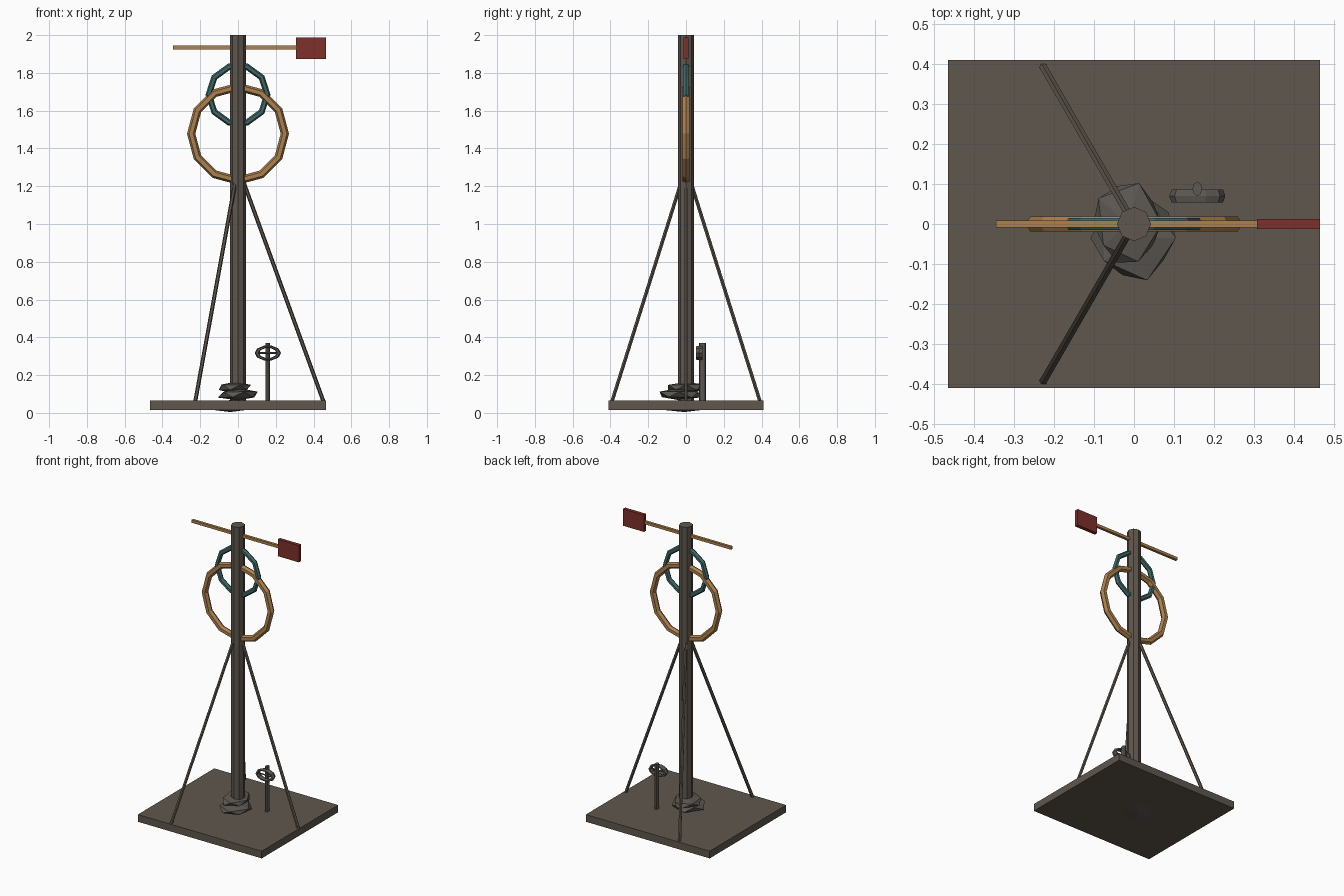
import bpy, math, random
from mathutils import Vector

if "Cube" in bpy.data.objects:
    bpy.data.objects.remove(bpy.data.objects["Cube"])

random.seed(4)


def material(name, rgb):
    m = bpy.data.materials.new(name)
    m.diffuse_color = (*rgb, 1)
    m.use_nodes = True
    m.node_tree.nodes["Principled BSDF"].inputs["Base Color"].default_value = m.diffuse_color
    return m


IRON = material("dark iron", (0.115, 0.095, 0.075))
STONE = material("grey stone", (0.11, 0.10, 0.088))
BRASS = material("brass", (0.42, 0.22, 0.075))
TEAL = material("verdigris", (0.05, 0.14, 0.135))
RED = material("red paint", (0.21, 0.03, 0.023))


def finish(name, mat):
    o = bpy.context.object
    o.name = name
    o.data.materials.append(mat)
    return o


def box(name, mat, lo, hi):
    lo, hi = Vector(lo), Vector(hi)
    bpy.ops.mesh.primitive_cube_add(size=1, location=(lo + hi) / 2)
    o = finish(name, mat)
    o.scale = hi - lo
    return o


def rod(name, mat, a, b, r, sides):
    a, b = Vector(a), Vector(b)
    bpy.ops.mesh.primitive_cylinder_add(vertices=sides, radius=r, depth=(b - a).length,
                                        location=(a + b) / 2)
    o = finish(name, mat)
    o.rotation_euler = (b - a).to_track_quat('Z', 'Y').to_euler()
    return o


def ring(name, mat, loc, major, minor, segs, scale=(1, 1, 1)):
    bpy.ops.mesh.primitive_torus_add(location=loc, rotation=(math.pi / 2, 0, 0),
                                     major_radius=major, minor_radius=minor,
                                     major_segments=segs, minor_segments=6)
    o = finish(name, mat)
    o.scale = scale
    return o


def rock(name, loc, size, floor=None):
    bpy.ops.mesh.primitive_ico_sphere_add(subdivisions=1, radius=1, location=loc)
    o = finish(name, STONE)
    for v in o.data.vertices:
        v.co *= random.uniform(0.9, 1.12)
        v.co = Vector([c * s for c, s in zip(v.co, size)])
        if floor is not None:
            v.co.z = max(v.co.z, floor - loc[2])
    return o


# Base slab, mast and tripod braces
box("base_slab", IRON, (-0.465, -0.41, 0.016), (0.465, 0.41, 0.065))
rod("mast", IRON, (0, 0, 0.02), (0, 0, 2.0), 0.0425, 8)
for i in range(3):
    c, s = math.cos(i * math.tau / 3), math.sin(i * math.tau / 3)
    rod(f"brace_{i + 1}", IRON, (0.03 * c, 0.03 * s, 1.22),
        (0.452 * c, 0.452 * s, 0.062), 0.0105, 6)

# Stones stacked around the foot of the mast
rock("stone_bottom", (-0.04, -0.01, 0.036), (0.18, 0.2, 0.033), 0.0)
rock("stone_middle", (0.0, -0.035, 0.097), (0.11, 0.115, 0.032))
rock("stone_top", (-0.015, 0.0, 0.135), (0.092, 0.11, 0.03))

# Two upright rings on the mast
ring("large_ring", BRASS, (0, 0, 1.478), 0.248, 0.022, 12)
ring("small_ring", TEAL, (0, 0, 1.685), 0.155, 0.017, 10)

# Wind vane
box("vane_arm", BRASS, (-0.344, -0.009, 1.925), (0.31, 0.009, 1.944))
box("vane_tail", RED, (0.307, -0.012, 1.873), (0.465, 0.012, 1.987))

# Small valve post with a flattened handwheel
post = rod("valve_post", STONE, (0.158, 0.088, 0.06), (0.158, 0.088, 0.37), 0.012, 8)
post.scale = (1, 1.5, 1)
ring("handwheel", STONE, (0.158, 0.07, 0.317), 0.058, 0.012, 10, (1, 0.58, 1.6))
rod("handwheel_spoke", STONE, (0.1, 0.07, 0.317), (0.216, 0.07, 0.317), 0.005, 6)
